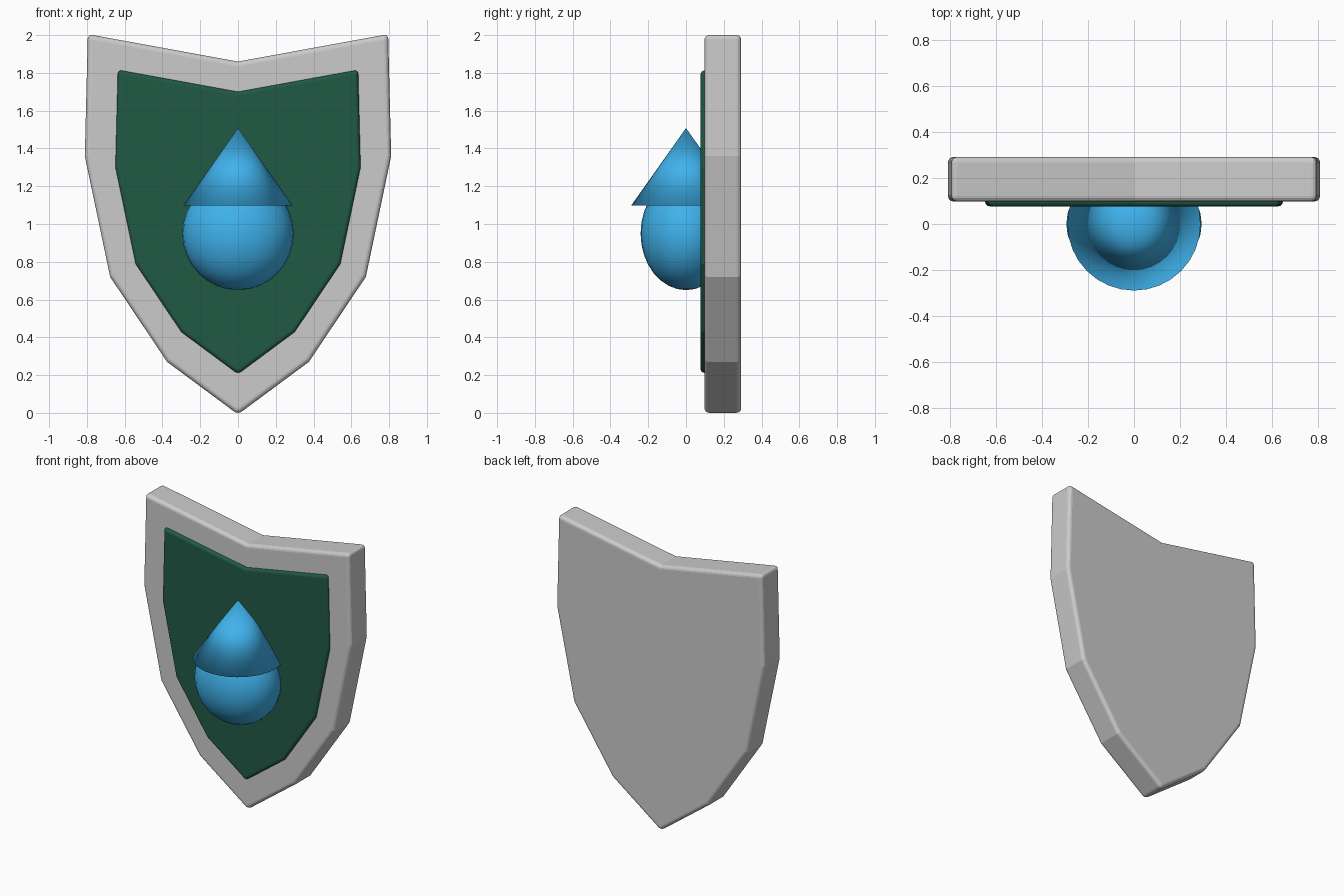
import bpy, bmesh, math

if "Cube" in bpy.data.objects:
    bpy.data.objects.remove(bpy.data.objects["Cube"])

# half outline of the shield, top notch to bottom tip (x, z)
HALF = [(0, 1.86), (0.795, 2.005), (0.811, 1.36), (0.677, 0.72), (0.375, 0.27), (0, -0.008)]


def colour(obj, name, rgb):
    mat = bpy.data.materials.new(name)
    mat.diffuse_color = (*rgb, 1)
    mat.use_nodes = True
    mat.node_tree.nodes["Principled BSDF"].inputs["Base Color"].default_value = mat.diffuse_color
    obj.data.materials.append(mat)


def shield(name, scale, lift, y0, y1, bevel):
    half = [(x * scale, z * scale + lift) for x, z in HALF]
    outline = half + [(-x, z) for x, z in reversed(half[1:-1])]
    bm = bmesh.new()
    face = bm.faces.new([bm.verts.new((x, y0, z)) for x, z in outline])
    ext = bmesh.ops.extrude_face_region(bm, geom=[face])
    verts = [g for g in ext["geom"] if isinstance(g, bmesh.types.BMVert)]
    bmesh.ops.translate(bm, verts=verts, vec=(0, y1 - y0, 0))
    bmesh.ops.recalc_face_normals(bm, faces=bm.faces)
    mesh = bpy.data.meshes.new(name)
    bm.to_mesh(mesh)
    bm.free()
    obj = bpy.data.objects.new(name, mesh)
    bpy.context.collection.objects.link(obj)
    # rounded rims; the shallow side corners stay crisp
    mod = obj.modifiers.new("rim_bevel", "BEVEL")
    mod.width = bevel
    mod.segments = 4
    mod.limit_method = "ANGLE"
    mod.angle_limit = math.radians(30)
    return obj


# shield body and raised front panel
shield("shield_body", 1.0, 0.0, 0.098, 0.292, 0.025)
panel = shield("front_panel", 0.8, 0.212, 0.077, 0.16, 0.02)
colour(panel, "green", (0.015, 0.10, 0.06))

# water drop emblem: flattened ball with a cone cap
bpy.ops.mesh.primitive_uv_sphere_add(segments=32, ring_count=16, radius=0.295, location=(0, 0, 0.95))
ball = bpy.context.object
ball.name = "drop_ball"
ball.scale = (1, 0.815, 1.017)
bpy.ops.object.shade_smooth()

bpy.ops.mesh.primitive_cone_add(vertices=32, radius1=0.29, radius2=0, depth=0.41, location=(0, 0, 1.303))
cap = bpy.context.object
cap.name = "drop_tip"
bpy.ops.object.shade_smooth()

colour(ball, "blue", (0.05, 0.45, 0.85))
cap.data.materials.append(ball.data.materials[0])
